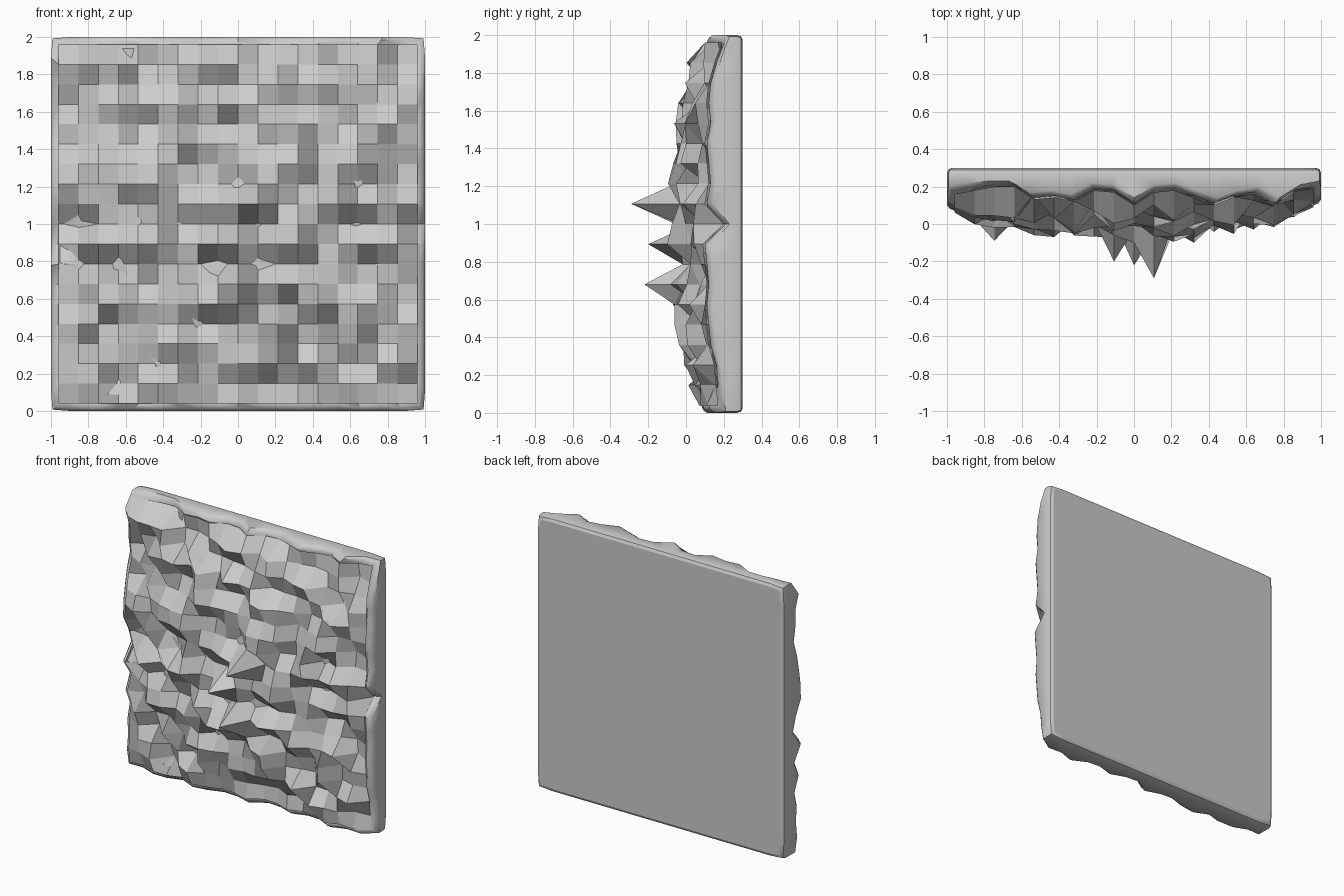
import bpy, random

if "Cube" in bpy.data.objects:
    bpy.data.objects.remove(bpy.data.objects["Cube"])

random.seed(11)
N = 19
STEP = 1.92 / (N - 1)

# Silhouette limits (frontmost y) by column and by row, in hundredths
COL_MIN = [0, -5, -9, -3, -6, -7, -10, -11, -20, -22, -29, -18, -10, -12, -10, -5, -4, -4, 3]
ROW_MIN = [2, 0, -1, -6, -12, -12, -22, -15, -20, -13, -29, -14, -12, -12, -10, -8, -5, -3, 5]
# Edge depth along the right and top borders
RIGHT = [17, 16, 15, 12, 11, 10, 11, 10, 9, 20, 10, 12, 11, 10, 12, 11, 12, 15, 19]
TOP = [16, 18, 20, 20, 13, 14, 12, 18, 17, 10, 17, 18, 14, 10, 14, 16, 10, 17, 19]
ROW_SHIFT = {7: 0.035, 8: -0.035, 10: -0.02, 9: 0.02}


def px(i):
    return -0.96 + i * STEP


def pz(j):
    return 0.04 + j * STEP


def make(name, verts, faces):
    mesh = bpy.data.meshes.new(name)
    mesh.from_pydata(verts, [], faces)
    ob = bpy.data.objects.new(name, mesh)
    bpy.context.collection.objects.link(ob)
    return ob


# Jagged relief: a shallow dome plus per-point noise, held inside the silhouette
h = [[0.0] * N for _ in range(N)]
for i in range(N):
    for j in range(N):
        u, v = px(i), pz(j) - 1
        y = 0.14 - 0.165 * (1 - u * u) ** 0.8 * (1 - v * v) ** 0.8
        y += random.uniform(-0.085, 0.085) + ROW_SHIFT.get(j, 0)
        if i == 0 or j == 0:
            y = 0.11 + random.uniform(-0.05, 0.05)
        h[i][j] = max(y, COL_MIN[i] / 100, ROW_MIN[j] / 100)
for k in range(N):
    h[k][N - 1] = TOP[k] / 100
    h[N - 1][k] = RIGHT[k] / 100
for i, j, y in ((10, 10, -0.29), (9, 6, -0.22), (8, 8, -0.20), (2, 8, -0.09)):
    h[i][j] = y

grid_faces = [(i * N + j, (i + 1) * N + j, (i + 1) * N + j + 1, i * N + j + 1)
              for i in range(N - 1) for j in range(N - 1)]

# Flat-shaded rock face
make("rock_face", [(px(i), h[i][j], pz(j)) for i in range(N) for j in range(N)], grid_faces)


# Backing slab: smoothed front that peeks through the deepest pits, rounded rim, flat back
def soft(i, j):
    if i in (0, N - 1) or j in (0, N - 1):
        return h[i][j] + 0.01
    near = [h[a][b] for a in (i - 1, i, i + 1) for b in (j - 1, j, j + 1)]
    return sum(near) / 9 + 0.075


verts = [(px(i), soft(i, j), pz(j)) for i in range(N) for j in range(N)]
faces = list(grid_faces)
border = ([(i, 0) for i in range(N - 1)] + [(N - 1, j) for j in range(N - 1)]
          + [(i, N - 1) for i in range(N - 1, 0, -1)] + [(0, j) for j in range(N - 1, 0, -1)])
ring = [i * N + j for i, j in border]


def add_ring(half, depth):
    """Square loop of the given half width joined to the previous loop."""
    global ring
    start = len(verts)
    for i, j in border:
        s = half / 0.96
        corner = i in (0, N - 1) and j in (0, N - 1)
        x, z = px(i) * s, 1 + (pz(j) - 1) * s
        if corner and half > 0.97:
            x, z = x * 0.992, 1 + (z - 1) * 0.992
        verts.append((x, depth(i, j), z))
    new = list(range(start, len(verts)))
    n = len(new)
    for k in range(n):
        m = (k + 1) % n
        faces.append((ring[k], new[k], new[m], ring[m]))
    ring = new


add_ring(0.985, lambda i, j: h[i][j] + 0.02)
add_ring(1.0, lambda i, j: min(h[i][j] + 0.04, 0.23))
add_ring(1.0, lambda i, j: 0.27)
add_ring(0.994, lambda i, j: 0.29)
add_ring(0.975, lambda i, j: 0.30)
faces.append(tuple(ring))

slab = make("backing_slab", verts, faces)
bpy.context.view_layer.objects.active = slab
slab.select_set(True)
bpy.ops.object.shade_smooth_by_angle(angle=0.7)
